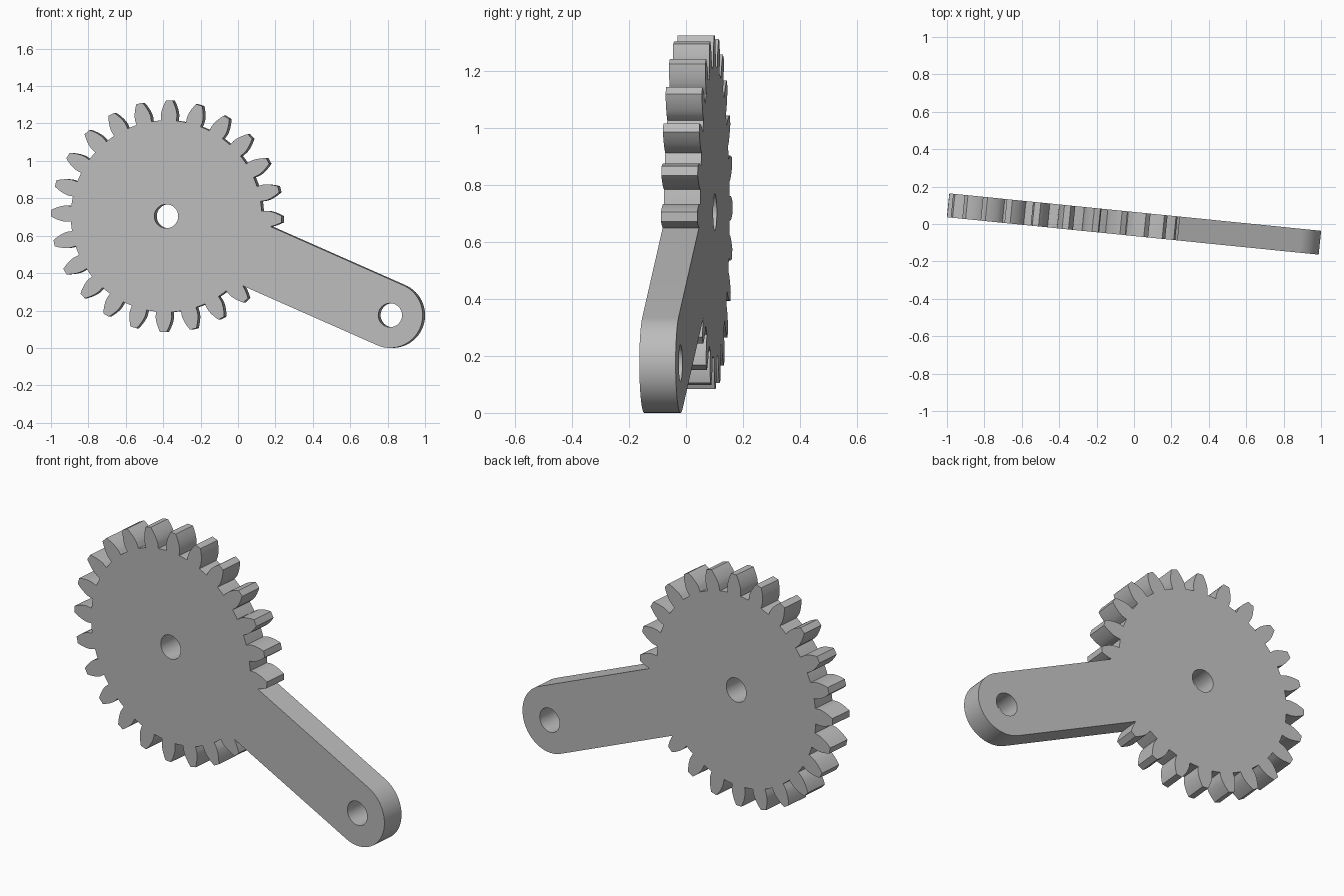
import bpy
import bmesh
from math import sin, cos, tan, pi, radians, acos, sqrt, atan2
from mathutils import Matrix

cube = bpy.data.objects.get("Cube")
if cube:
    bpy.data.objects.remove(cube, do_unlink=True)

TEETH = 24
TIP = 0.62
MODULE = 2 * TIP / (TEETH + 2)
PITCH = MODULE * TEETH / 2
ROOT = PITCH - 1.25 * MODULE
BASE = PITCH * cos(radians(20))
PHASE = radians(-1.5)
THICK = 0.128
HOLE = 0.064
ARM_R = 0.175
ARM_X, ARM_Z = 1.203, -0.529

steel = bpy.data.materials.new("plain grey")
steel.use_nodes = True
GREY = (0.5, 0.5, 0.5, 1)
steel.diffuse_color = GREY
steel.node_tree.nodes["Principled BSDF"].inputs["Base Color"].default_value = GREY


def prism(name, points, depth):
    """Extrude an outline in the XZ plane evenly about y = 0."""
    bm = bmesh.new()
    face = bm.faces.new([bm.verts.new((x, -depth / 2, z)) for x, z in points])
    ext = bmesh.ops.extrude_face_region(bm, geom=[face])
    verts = [v for v in ext["geom"] if isinstance(v, bmesh.types.BMVert)]
    bmesh.ops.translate(bm, verts=verts, vec=(0, depth, 0))
    bmesh.ops.recalc_face_normals(bm, faces=bm.faces)
    mesh = bpy.data.meshes.new(name)
    bm.to_mesh(mesh)
    bm.free()
    mesh.materials.append(steel)
    obj = bpy.data.objects.new(name, mesh)
    bpy.context.collection.objects.link(obj)
    return obj


def arc(cx, cz, r, start, end, steps):
    angles = [start + (end - start) * i / steps for i in range(steps + 1)]
    return [(cx + r * cos(a), cz + r * sin(a)) for a in angles]


def combine(target, other, operation):
    """Apply a boolean and discard the helper."""
    mod = target.modifiers.new(operation, 'BOOLEAN')
    mod.operation, mod.solver, mod.object = operation, 'EXACT', other
    bpy.context.view_layer.objects.active = target
    bpy.ops.object.modifier_apply(modifier=mod.name)
    bpy.data.objects.remove(other, do_unlink=True)


def involute(angle):
    return tan(angle) - angle


def half_tooth(r):
    """Half the angular width of an involute tooth at radius r."""
    pressure = acos(min(1, BASE / r))
    return pi / (2 * TEETH) + involute(radians(20)) - involute(pressure)


# Gear outline: involute flanks joined by tip and root arcs
flank = [ROOT] + [BASE + (TIP - BASE) * i / 8 for i in range(9)]
step = 2 * pi / TEETH
outline = []
for t in range(TEETH):
    mid = PHASE + t * step
    polar = [(r, mid - half_tooth(r)) for r in flank]
    polar += [(r, mid + half_tooth(r)) for r in reversed(flank)]
    gap = step - 2 * half_tooth(ROOT)
    polar += [(ROOT, mid + half_tooth(ROOT) + gap * k / 3) for k in (1, 2)]
    outline += [(r * cos(a), r * sin(a)) for r, a in polar]
gear = prism("gear_with_arm", outline, THICK)

# Arm: straight bar with a round end
tilt = atan2(ARM_Z, ARM_X)
bar = arc(ARM_X, ARM_Z, ARM_R, tilt - pi / 2, tilt + pi / 2, 40)
bar += [(ARM_R * cos(tilt + s * pi / 2), ARM_R * sin(tilt + s * pi / 2)) for s in (1, -1)]
combine(gear, prism("arm", bar, THICK), 'UNION')

# Round holes at the hub and the arm end
for x, z in ((0, 0), (ARM_X, ARM_Z)):
    circle = arc(x, z, HOLE, 0, 2 * pi, 48)[:-1]
    combine(gear, prism("hole_cutter", circle, THICK * 3), 'DIFFERENCE')

# Place the part, turned slightly about the vertical
length = sqrt(ARM_X ** 2 + ARM_Z ** 2)
middle = (ARM_X + ARM_R - TIP) / 2
turn = Matrix.Rotation(radians(-5.75), 4, 'Z')
gear.data.transform(turn @ Matrix.Translation((-middle, 0, ARM_R - ARM_Z)))

bpy.ops.object.select_all(action='DESELECT')
gear.select_set(True)
bpy.context.view_layer.objects.active = gear
bpy.ops.object.shade_smooth_by_angle(angle=radians(30))
